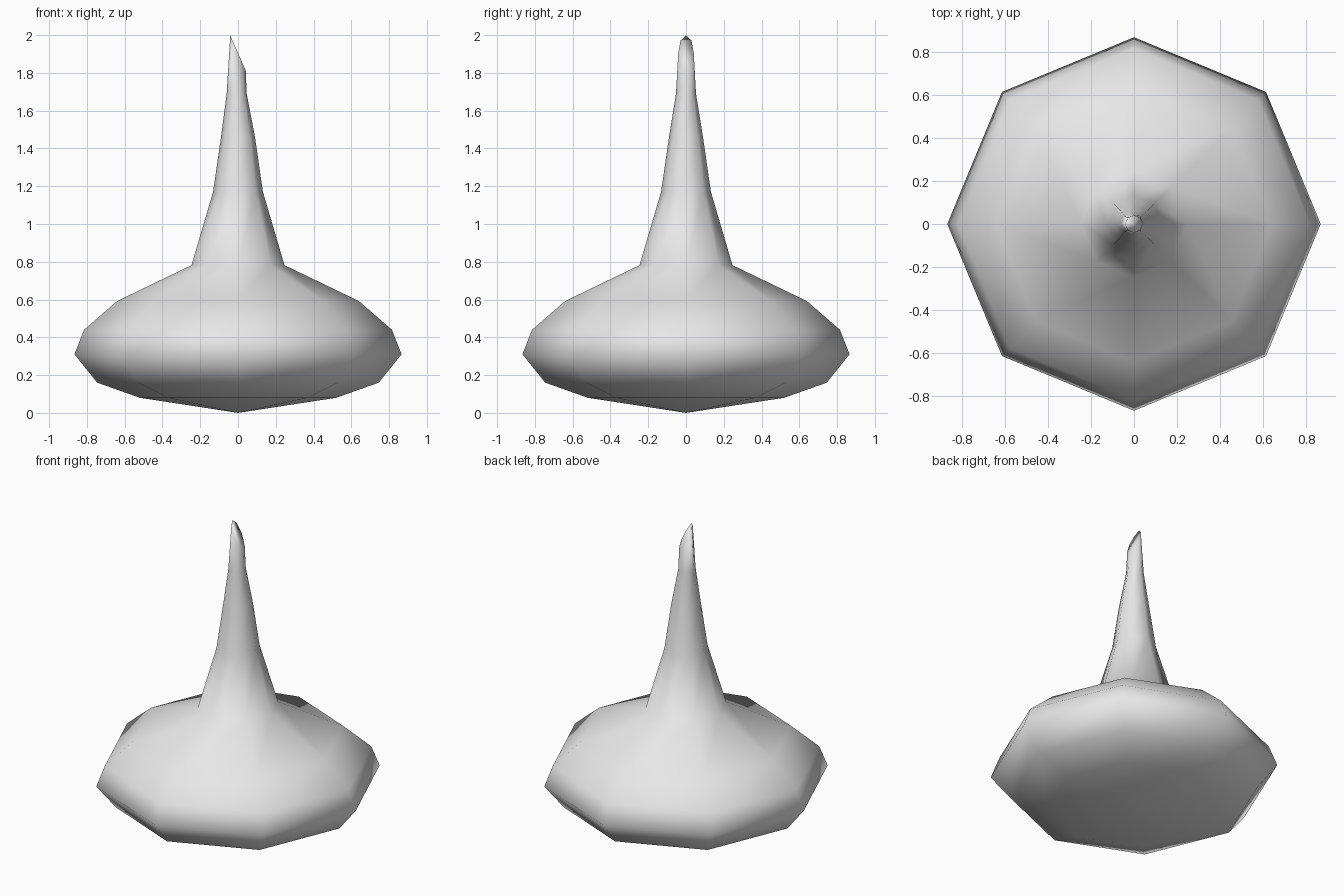
import bpy, bmesh, math

if "Cube" in bpy.data.objects:
    bpy.data.objects.remove(bpy.data.objects["Cube"])

SIDES = 8
# (radius, height, x shift, tilt in x) of each ring, bottom to top
RINGS = [
    (0.52, 0.08, 0, 0), (0.745, 0.16, 0, 0), (0.866, 0.31, 0, 0),
    (0.815, 0.44, 0, 0), (0.64, 0.592, 0, 0), (0.246, 0.782, 0, 0),
    (0.132, 1.17, 0, 0), (0.09, 1.46, 0, 0), (0.053, 1.69, -0.007, 0),
    (0.041, 1.905, 0, -2.3),
]

grey = bpy.data.materials.new("light grey")
grey.diffuse_color = (0.8, 0.8, 0.8, 1)
grey.use_nodes = True
grey.node_tree.nodes["Principled BSDF"].inputs["Base Color"].default_value = grey.diffuse_color

# Spinning top body: stacked eight-sided rings, point below, slanted tip above
bm = bmesh.new()
rings = []
for r, z, shift, tilt in RINGS:
    ring = []
    for i in range(SIDES):
        a = math.tau * i / SIDES
        x, y = r * math.cos(a), r * math.sin(a)
        ring.append(bm.verts.new((x + shift, y, z + tilt * x)))
    rings.append(ring)
for low, high in zip(rings, rings[1:]):
    for i in range(SIDES):
        j = (i + 1) % SIDES
        bm.faces.new((low[i], low[j], high[j], high[i]))
point = bm.verts.new((0, 0, 0))
for i in range(SIDES):
    bm.faces.new((rings[0][(i + 1) % SIDES], rings[0][i], point))
bm.faces.new(rings[-1])
bmesh.ops.recalc_face_normals(bm, faces=bm.faces[:])
for f in bm.faces:
    f.smooth = True

mesh = bpy.data.meshes.new("spinning_top")
bm.to_mesh(mesh)
bm.free()
mesh.materials.append(grey)
bpy.context.collection.objects.link(bpy.data.objects.new("spinning_top", mesh))
